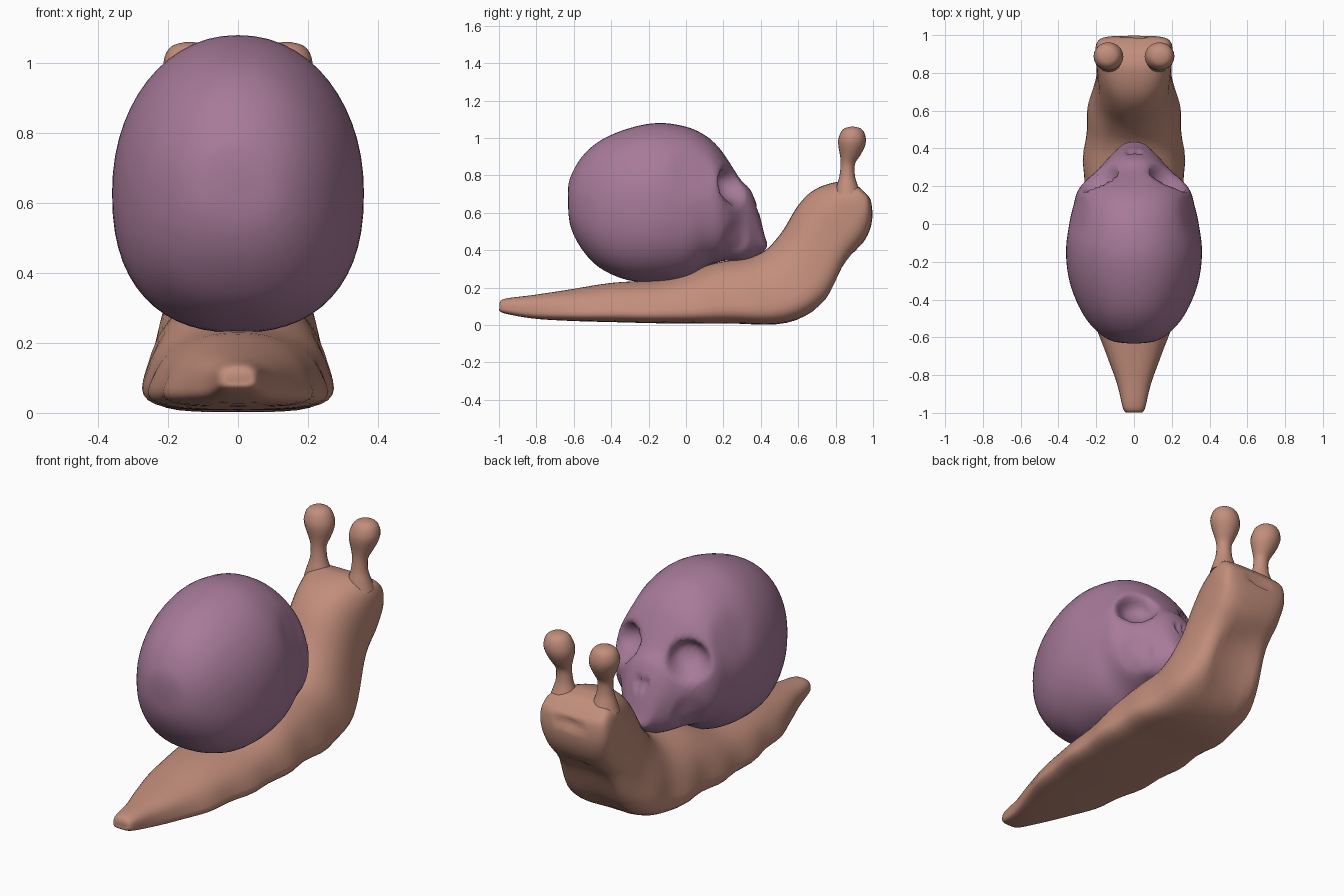
import bpy, math
from mathutils import Vector

if "Cube" in bpy.data.objects:
    bpy.data.objects.remove(bpy.data.objects["Cube"])


def material(name, rgb):
    m = bpy.data.materials.new(name)
    m.diffuse_color = (*rgb, 1)
    m.use_nodes = True
    m.node_tree.nodes["Principled BSDF"].inputs["Base Color"].default_value = m.diffuse_color
    return m


SKIN = material("brown skin", (0.54, 0.27, 0.20))
BONE = material("mauve bone", (0.385, 0.195, 0.32))


def spline(rows, steps):
    """Catmull-Rom through rows of numbers."""
    out = []
    for i in range(len(rows) - 1):
        p0, p1, p2, p3 = (rows[min(max(i + d, 0), len(rows) - 1)] for d in (-1, 0, 1, 2))
        for s in range(steps):
            t = s / steps
            out.append([0.5 * (2 * b + (c - a) * t + (2 * a - 5 * b + 4 * c - d) * t * t
                               + (3 * b - a - 3 * c + d) * t ** 3)
                        for a, b, c, d in zip(p0, p1, p2, p3)])
    return out + [list(rows[-1])]


def super_circle(n, power, low_power=None):
    """Superellipse points; the lower half may be squarer."""
    pts = []
    for i in range(n):
        a = 2 * math.pi * i / n
        c, s = math.cos(a), math.sin(a)
        e = 2 / (power if s >= 0 or not low_power else low_power)
        pts.append((math.copysign(abs(c) ** e, c), math.copysign(abs(s) ** e, s)))
    return pts


def loft(name, rings, mat, angle=60):
    """Skin a list of equal rings and cap both ends."""
    n = len(rings[0])
    verts = [p for r in rings for p in r]
    faces = [(k * n + i, k * n + (i + 1) % n, (k + 1) * n + (i + 1) % n, (k + 1) * n + i)
             for k in range(len(rings) - 1) for i in range(n)]
    for base, ring in ((0, rings[0]), ((len(rings) - 1) * n, rings[-1])):
        verts.append(sum(ring, Vector()) / n)
        faces += [(base + i, base + (i + 1) % n, len(verts) - 1) for i in range(n)]
    me = bpy.data.meshes.new(name)
    me.from_pydata(verts, [], faces)
    ob = bpy.data.objects.new(name, me)
    bpy.context.collection.objects.link(ob)
    me.materials.append(mat)
    bpy.ops.object.select_all(action='DESELECT')
    ob.select_set(True)
    bpy.context.view_layer.objects.active = ob
    bpy.ops.object.mode_set(mode='EDIT')
    bpy.ops.mesh.select_all(action='SELECT')
    bpy.ops.mesh.normals_make_consistent(inside=False)
    bpy.ops.object.mode_set(mode='OBJECT')
    bpy.ops.object.shade_smooth_by_angle(angle=math.radians(angle))
    return ob


def dent(ob, centre, size, push):
    """Push vertices with a soft falloff inside an ellipsoid."""
    for v in ob.data.vertices:
        d2 = sum(((v.co[i] - centre[i]) / size[i]) ** 2 for i in range(3))
        if d2 < 1:
            v.co += Vector(push) * (1 - d2 * d2) ** 2


# Body: belly y, belly z, back y, back z, half width, taper towards the back
body_rows = [
    (-0.998, 0.09, -0.998, 0.115, 0.03, 0.1),
    (-0.98, 0.065, -0.97, 0.14, 0.06, 0.1),
    (-0.82, 0.035, -0.82, 0.16, 0.098, 0.15),
    (-0.62, 0.022, -0.62, 0.19, 0.19, 0.35),
    (-0.38, 0.015, -0.40, 0.225, 0.25, 0.4),
    (-0.08, 0.008, -0.10, 0.25, 0.285, 0.38),
    (0.22, 0.008, 0.15, 0.33, 0.292, 0.38),
    (0.54, 0.012, 0.38, 0.375, 0.278, 0.38),
    (0.75, 0.13, 0.50, 0.48, 0.24, 0.3),
    (0.865, 0.34, 0.60, 0.64, 0.21, 0.22),
    (0.96, 0.46, 0.69, 0.725, 0.2, 0.12),
    (0.995, 0.56, 0.81, 0.765, 0.197, 0.05),
    (0.99, 0.66, 0.89, 0.755, 0.175, 0.05),
    (0.965, 0.70, 0.93, 0.735, 0.11, 0.0),
]
rings = []
for by, bz, ty, tz, w, taper in spline(body_rows, 5):
    low, high = Vector((0, by, bz)), Vector((0, ty, tz))
    ring = []
    for c, s in super_circle(36, 2.4, 3.8):
        p = (low + high) / 2 + (high - low) / 2 * s
        wave = 1 + 0.035 * math.sin(by * 21) * (1 - s) / 2
        p.x = w * c * (1.03 - taper * (s + 1) / 2) * wave
        ring.append(p)
    rings.append(ring)
body = loft("slug_body", rings, SKIN)
dent(body, (0, 0.99, 0.64), (0.075, 0.08, 0.03), (0, -0.025, -0.006))  # mouth crease
dent(body, (0, 0.80, 0.22), (0.16, 0.3, 0.25), (0, -0.025, 0.012))     # hollow throat

# Eye stalks: offset x, y, z, radius
stalk_rows = [
    (0.122, 0.865, 0.70, 0.075), (0.122, 0.862, 0.755, 0.056), (0.122, 0.862, 0.80, 0.043),
    (0.124, 0.865, 0.86, 0.04), (0.127, 0.877, 0.905, 0.056), (0.131, 0.885, 0.95, 0.073),
    (0.136, 0.888, 0.99, 0.078), (0.139, 0.89, 1.03, 0.066), (0.139, 0.89, 1.052, 0.044),
    (0.138, 0.89, 1.06, 0.012),
]
for side, label in ((1, "right"), (-1, "left")):
    loft("eye_stalk_" + label,
         [[Vector((side * (x + r * c), y + r * 0.95 * s, z)) for c, s in super_circle(20, 2)]
          for x, y, z, r in spline(stalk_rows, 3)], SKIN)

# Skull shell: y, bottom z, top z, half width
skull_rows = [
    (-0.632, 0.66, 0.72, 0.03), (-0.618, 0.53, 0.79, 0.12), (-0.56, 0.41, 0.895, 0.205),
    (-0.46, 0.305, 0.985, 0.28), (-0.31, 0.24, 1.05, 0.34), (-0.15, 0.23, 1.08, 0.36),
    (0.0, 0.25, 1.06, 0.343), (0.1, 0.31, 1.015, 0.32), (0.17, 0.335, 0.955, 0.30),
    (0.225, 0.345, 0.88, 0.26), (0.29, 0.34, 0.78, 0.19), (0.345, 0.35, 0.72, 0.14),
    (0.385, 0.375, 0.62, 0.10), (0.42, 0.40, 0.48, 0.06), (0.434, 0.42, 0.44, 0.02),
]
rings = []
for y, zb, zt, w in spline(skull_rows, 5):
    ring = []
    for c, s in super_circle(56, 2.12, 2.3):
        # widest a little below the middle
        z = (zb + zt) / 2 + (zt - zb) / 2 * (s - 0.06 * (1 - s * s))
        ring.append(Vector((w * c, y, z)))
    rings.append(ring)
skull = loft("skull_shell", rings, BONE)
for side in (1, -1):
    dent(skull, (side * 0.175, 0.225, 0.735), (0.12, 0.12, 0.11), (side * -0.055, -0.085, 0))  # eye socket
    dent(skull, (side * 0.33, 0.05, 0.84), (0.13, 0.14, 0.16), (side * -0.012, 0, 0))          # temple
    dent(skull, (side * 0.2, 0.26, 0.46), (0.1, 0.1, 0.12), (side * -0.015, -0.005, 0))        # cheek hollow
    dent(skull, (side * 0.02, 0.375, 0.62), (0.025, 0.06, 0.04), (0, -0.018, 0))               # nose opening
